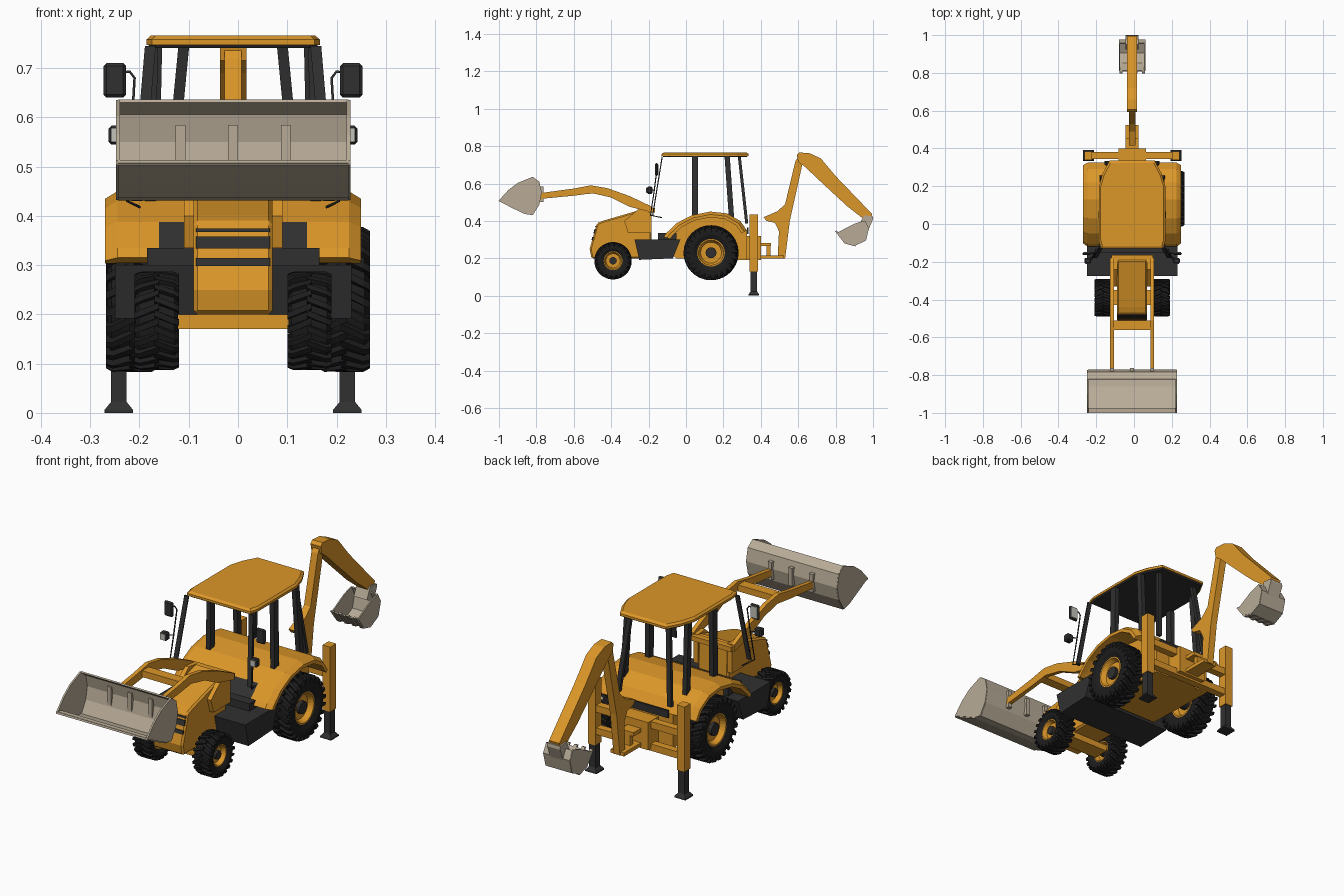
import bpy, bmesh, math
from mathutils import Vector

if "Cube" in bpy.data.objects:
    bpy.data.objects.remove(bpy.data.objects["Cube"])

CX = -0.01  # centre line of the machine


def material(name, rgb):
    m = bpy.data.materials.new(name)
    m.diffuse_color = (*rgb, 1)
    m.use_nodes = True
    m.node_tree.nodes["Principled BSDF"].inputs["Base Color"].default_value = m.diffuse_color
    return m


ORANGE = material("orange paint", (0.72, 0.31, 0.022))
DARK = material("dark grey", (0.03, 0.03, 0.03))
RUBBER = material("tyre black", (0.012, 0.012, 0.012))
STEEL = material("bucket grey", (0.48, 0.41, 0.31))
GLASS = material("lamp glass", (0.55, 0.55, 0.5))


def finish(name, bm, mat, bevel=0):
    bmesh.ops.recalc_face_normals(bm, faces=bm.faces[:])
    me = bpy.data.meshes.new(name)
    bm.to_mesh(me)
    bm.free()
    me.materials.append(mat)
    ob = bpy.data.objects.new(name, me)
    bpy.context.collection.objects.link(ob)
    if bevel:
        b = ob.modifiers.new("bevel", 'BEVEL')
        b.width, b.segments, b.limit_method = bevel, 1, 'ANGLE'
    return ob


def add_rings(bm, rings, caps=True, loop=False):
    """Bridge rings of equal length into one solid."""
    vs = [[bm.verts.new(p) for p in r] for r in rings]
    n = len(vs[0])
    pairs = list(zip(vs, vs[1:])) + ([(vs[-1], vs[0])] if loop else [])
    for a, b in pairs:
        for i in range(n):
            j = (i + 1) % n
            bm.faces.new((a[i], a[j], b[j], b[i]))
    if caps and not loop:
        bm.faces.new(vs[0])
        bm.faces.new(vs[-1])


def solid(name, rings, mat, bevel=0):
    bm = bmesh.new()
    add_rings(bm, rings)
    return finish(name, bm, mat, bevel)


def prism(name, yz, x0, x1, mat, bevel=0):
    return solid(name, [[(x, y, z) for y, z in yz] for x in (x0, x1)], mat, bevel)


def box(name, x0, x1, y0, y1, z0, z1, mat, bevel=0):
    return prism(name, [(y0, z0), (y1, z0), (y1, z1), (y0, z1)], x0, x1, mat, bevel)


def quad(c, hx, hy):
    return [(c[0] + a * hx, c[1] + b * hy, c[2]) for a, b in ((-1, -1), (1, -1), (1, 1), (-1, 1))]


def rod(name, pts, r, mat):
    cu = bpy.data.curves.new(name, 'CURVE')
    cu.dimensions, cu.bevel_depth, cu.bevel_resolution, cu.use_fill_caps = '3D', r, 1, True
    sp = cu.splines.new('POLY')
    sp.points.add(len(pts) - 1)
    for p, q in zip(sp.points, pts):
        p.co = (*q, 1)
    ob = bpy.data.objects.new(name, cu)
    cu.materials.append(mat)
    bpy.context.collection.objects.link(ob)


def lathe(bm, c, profile, n):
    """Spin an (x, radius) profile round the x axis through c."""
    rings = []
    for i in range(n):
        a = math.tau * i / n
        rings.append([(c[0] + x, c[1] + r * math.cos(a), c[2] + r * math.sin(a)) for x, r in profile])
    add_rings(bm, rings, loop=True)


def wheel(name, c, r, w, lugs, s):
    h = w / 2
    bm = bmesh.new()
    half = [(-.75 * h, .5 * r), (-.95 * h, .66 * r), (-.95 * h, .82 * r), (-.8 * h, .91 * r)]
    lathe(bm, c, half + [(-x, q) for x, q in reversed(half)], 40)
    # staggered chevron tread blocks
    for side in (-1, 1):
        for i in range(lugs):
            a0 = math.tau * (i + (0.5 if side > 0 else 0)) / lugs
            rings = []
            for x, lo, hi, da in ((-.1, .88, 1, 0), (.75, .86, 1, .16), (1, .76, .95, .2)):
                ring = []
                for rad, d in ((lo, -1), (lo, 1), (hi, .75), (hi, -.75)):
                    a = a0 + da + d * 1.7 / lugs
                    ring.append((c[0] + side * x * h, c[1] + rad * r * math.cos(a), c[2] + rad * r * math.sin(a)))
                rings.append(ring)
            add_rings(bm, rings)
    finish(name + "_tyre", bm, RUBBER)
    bm = bmesh.new()
    lathe(bm, c, [(-.75 * h, .52 * r), (-.75 * h, .46 * r), (-.3 * h, .38 * r), (-.3 * h, .03 * r),
                  (.3 * h, .03 * r), (.3 * h, .38 * r), (.75 * h, .46 * r), (.75 * h, .52 * r)], 28)
    finish(name + "_rim", bm, ORANGE)
    bm = bmesh.new()
    lathe(bm, c, [(-.6 * h, .001), (-.6 * h, .2 * r), (.6 * h, .2 * r), (.6 * h, .001)], 14)
    finish(name + "_hub", bm, DARK)


def shell(name, yz, x0, x1, t, mat):
    """Bent plate with two end plates, open between its first and last point."""
    bm = bmesh.new()
    rows = [[bm.verts.new((x, y, z)) for x in (x0, x1)] for y, z in yz]
    for a, b in zip(rows, rows[1:]):
        bm.faces.new((a[0], a[1], b[1], b[0]))
    ob = finish(name, bm, mat)
    m = ob.modifiers.new("thickness", 'SOLIDIFY')
    m.thickness, m.offset = t, 0


# Arch outline shared by the cab body and the fenders
ARCH = [(-.12, .315), (-.105, .335), (-.05, .388), (.03, .43), (.13, .45), (.22, .44), (.29, .40), (.325, .35)]
body = prism("cab_body", ARCH + [(.325, .19), (-.05, .2), (-.12, .25)], CX - .15, CX + .15, ORANGE)
body.data.materials.append(DARK)
for f in body.data.polygons:  # dark lower front panel
    if f.normal.y < -.6:
        f.material_index = 1
box("rear_panel", CX - .13, CX + .13, .325, .333, .33, .365, DARK)


def arch_ring(x, k, m):
    def sc(p, q):
        return (x, .13 + (p[0] - .13) * q, .23 + (p[1] - .23) * q)
    return [sc(p, k) for p in ARCH] + [sc(p, m) for p in reversed(ARCH)]


# Parts in left and right pairs
for s, side in ((-1, "left"), (1, "right")):
    solid(side + "_fender", [arch_ring(CX + s * x, k, m) for x, k, m in
                             ((.14, 1, .87), (.235, 1, .87), (.26, .93, .86))], ORANGE)
    wheel(side + "_rear_wheel", (s * .215, .134, .23), .147, .105, 24, s)
    wheel(side + "_front_wheel", (CX + s * .155, -.39, .187), .1, .09, 20, s)
    # cab pillars
    for nm, top, bot, hx, hy in (
            ("front_pillar", (.168, -.127, .745), (.195, -.178, .43), .011, .003),
            ("middle_pillar", (.164, .048, .745), (.168, .048, .42), .011, .017),
            ("back_pillar", (.155, .22, .745), (.162, .243, .42), .011, .014),
            ("rear_pillar", (.10, .285, .745), (.135, .325, .385), .011, .008)):
        solid(side + "_" + nm, [quad((CX + s * p[0], p[1], p[2]), hx, hy) for p in (top, bot)], DARK)
    # mirror, lamp and their stay
    rod(side + "_mirror_stay", [(CX + s * x, y, z) for x, y, z in
                                ((.235, -.155, .69), (.21, -.155, .693), (.2, -.155, .68), (.207, -.17, .56),
                                 (.215, -.19, .43), (.19, -.13, .418))], .003, DARK)
    mx, lx = CX + s * .24, CX + s * .235
    box(side + "_mirror", mx - .023, mx + .023, -.165, -.15, .64, .71, DARK, .006)
    box(side + "_mirror_glass", mx - .018, mx + .018, -.15, -.147, .648, .702, GLASS)
    box(side + "_lamp", lx - .018, lx + .018, -.21, -.18, .545, .583, DARK, .006)
    box(side + "_lamp_glass", lx - .013, lx + .013, -.213, -.21, .55, .578, GLASS)
    rod(side + "_lamp_arm", [(CX + s * .205, -.17, .565), (lx, -.19, .565)], .003, DARK)
    # stabiliser
    x = CX + s * .232
    box(side + "_stabiliser_sleeve", x - .02, x + .02, .34, .385, .13, .435, ORANGE)
    solid(side + "_stabiliser_leg", [quad((x, .3625, z), a, b) for z, a, b in
                                     ((0, .029, .029), (.006, .029, .029), (.022, .016, .018), (.14, .016, .018))], DARK)
    # loader arm and its tower
    a, b = sorted((CX + s * .097, CX + s * .117))
    prism(side + "_loader_arm", [(-.18, .475), (-.30, .532), (-.42, .575), (-.51, .59), (-.60, .573), (-.785, .548),
                                 (-.785, .517), (-.60, .535), (-.50, .548), (-.40, .525), (-.30, .475), (-.18, .445)],
          a, b, ORANGE)
    a, b = sorted((CX + s * .078, CX + s * .1))
    prism(side + "_loader_tower", [(-.185, .335), (-.185, .47), (-.24, .475), (-.33, .40), (-.31, .335)], a, b, ORANGE)
    # bucket end plates
    prism(side + "_loader_bucket_end", [(-1, .51), (-.95, .565), (-.9, .603), (-.822, .635), (-.785, .61), (-.772, .55),
                                        (-.785, .49), (-.82, .432), (-.86, .44)],
          CX + s * .23, CX + s * .238, STEEL)
    prism(side + "_digger_bucket_end", [(.81, .338), (.85, .285), (.905, .268), (.96, .295), (.978, .36), (.955, .402),
                                        (.9, .385)], CX + s * .064, CX + s * .07, STEEL)

# Roof with a dark lining
def roof_ring(z, k):
    return [(CX + x * k, .1 + (y - .1) * k, z) for x, y in
            ((-.165, -.13), (.165, -.13), (.176, -.09), (.176, .2), (.155, .27), (.12, .335),
             (-.12, .335), (-.155, .27), (-.176, .2), (-.176, -.09))]


solid("roof", [roof_ring(.747, 1), roof_ring(.758, 1), roof_ring(.766, .95)], ORANGE)
solid("roof_lining", [roof_ring(.741, .96), roof_ring(.748, .98)], DARK)

# Bonnet, grille and front axle
prism("bonnet", [(-.505, .2), (-.515, .25), (-.476, .388), (-.44, .402), (-.19, .475), (-.18, .2)],
      CX - .08, CX + .08, ORANGE, .008)
for i, (z0, z1) in enumerate(((.298, .314), (.334, .358), (.367, .374))):
    ys = [-.515 + (z - .25) * .2826 for z in (z0, z1)]
    prism("grille_slot_%d" % i, [(ys[0] - .004, z0), (ys[1] - .004, z1), (ys[1] + .004, z1), (ys[0] + .004, z0)],
          CX - .075, CX + .075, DARK)
box("front_axle_beam", CX - .12, CX + .12, -.43, -.35, .17, .2, ORANGE)
rod("front_axle", [(CX - .15, -.39, .187), (CX + .15, -.39, .187)], .014, DARK)
rod("rear_axle", [(-.21, .134, .23), (.21, .134, .23)], .03, DARK)

# Floor, steps and loader cross beams
prism("step_box", [(-.275, .3), (-.03, .3), (-.07, .2), (-.25, .192)], CX - .24, CX + .24, DARK)
box("cab_floor", CX - .175, CX + .175, -.15, -.05, .3, .335, DARK)
box("loader_rear_beam", CX - .11, CX + .11, -.2, -.165, .445, .468, ORANGE)
box("loader_front_beam", CX - .11, CX + .11, -.56, -.512, .545, .575, ORANGE)

# Loader bucket
shell("loader_bucket", [(-1, .51), (-.93, .473), (-.86, .44), (-.82, .434), (-.787, .49), (-.775, .55), (-.787, .608),
                        (-.822, .633)], CX - .234, CX + .234, .007, STEEL)
box("loader_bucket_cutting_edge", CX - .238, CX + .238, -1, -.975, .503, .512, STEEL)
for x in (-.107, 0, .107):
    box("loader_bucket_bracket", CX + x - .01, CX + x + .01, -.792, -.762, .5, .585, STEEL)

# Rear frame
for z0, z1 in ((.18, .212), (.285, .318)):
    box("rear_cross_beam", CX - .22, CX + .22, .345, .38, z0, z1, ORANGE)
box("swing_block", CX - .073, CX + .073, .32, .40, .19, .32, ORANGE)
box("swing_lower_plate", CX - .035, CX + .035, .39, .525, .198, .215, ORANGE)
box("swing_upper_plate", CX - .035, CX + .035, .39, .455, .265, .283, ORANGE)
box("swing_pin", CX - .015, CX + .015, .43, .452, .2, .28, ORANGE)

# Digger boom, dipper and bucket
prism("boom", [(.49, .2), (.53, .2), (.555, .4), (.625, .715), (.605, .75), (.585, .72), (.53, .49), (.49, .452),
               (.415, .42), (.43, .40), (.475, .39), (.497, .345)], CX - .017, CX + .017, ORANGE)
prism("dipper", [(.592, .752), (.605, .766), (.66, .762), (.72, .735), (.80, .64), (.995, .437), (.985, .40),
                 (.95, .41), (.86, .48), (.72, .61), (.635, .69), (.60, .715)], CX - .027, CX + .027, ORANGE)
prism("digger_link", [(.925, .375), (.975, .35), (1, .41), (.998, .425), (.95, .43)], CX - .034, CX + .034, STEEL)
shell("digger_bucket", [(.81, .338), (.85, .287), (.905, .271), (.96, .297), (.975, .36), (.955, .4)],
      CX - .067, CX + .067, .006, STEEL)
for x in (-.06, -.02, .02, .06):
    prism("digger_tooth", [(.797, .345), (.806, .348), (.856, .288), (.905, .274), (.905, .264), (.848, .279)],
          CX + x - .008, CX + x + .008, STEEL)
